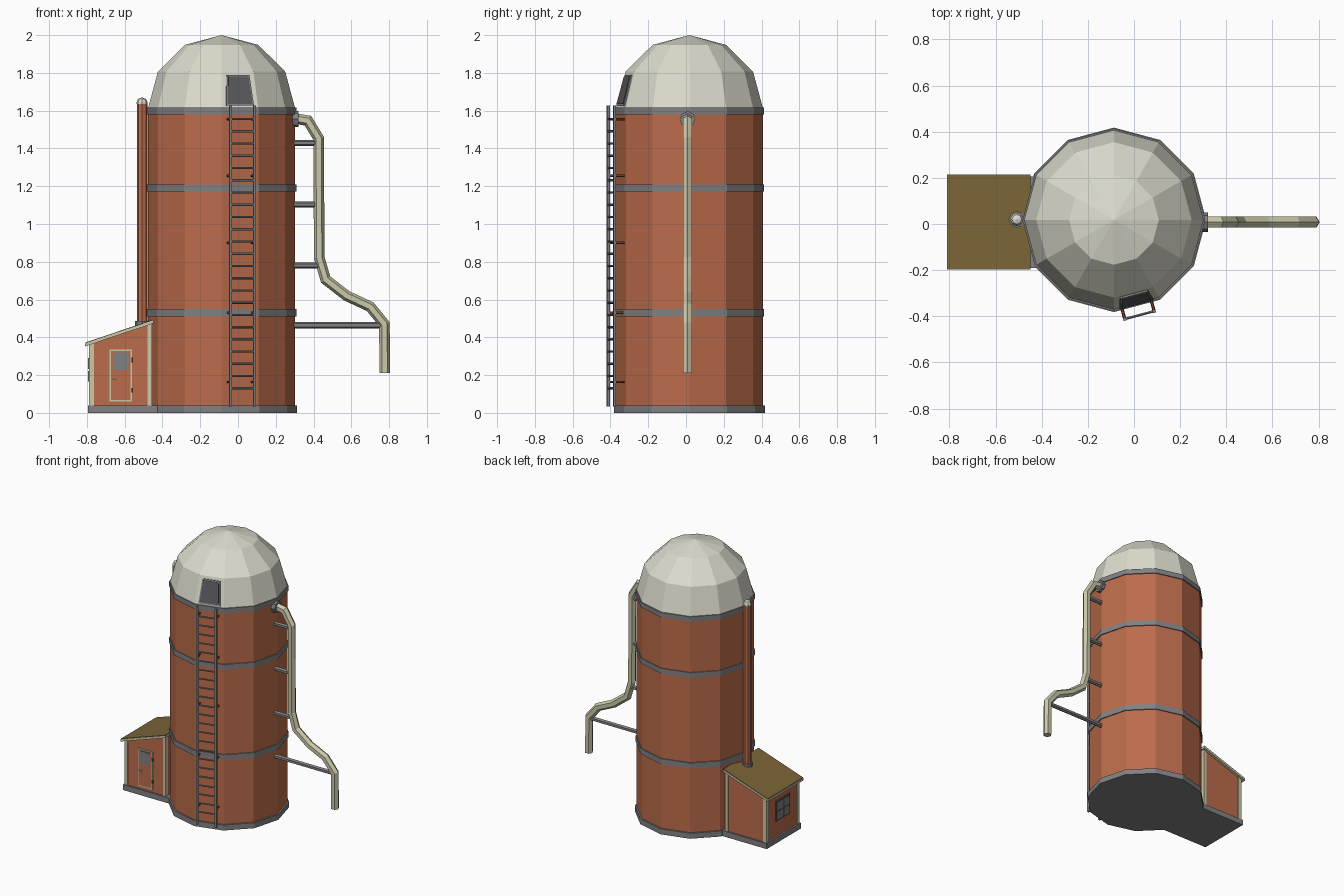
import bpy, bmesh, math
from mathutils import Vector

if "Cube" in bpy.data.objects:
    bpy.data.objects.remove(bpy.data.objects["Cube"])

CX, CY, R, N = -0.087, 0.018, 0.389, 12   # silo centre, radius, sides


def material(name, rgb):
    m = bpy.data.materials.new(name)
    m.diffuse_color = (*rgb, 1)
    m.use_nodes = True
    m.node_tree.nodes["Principled BSDF"].inputs["Base Color"].default_value = m.diffuse_color
    return m


BRICK = material("terracotta", (0.50, 0.15, 0.07))
DARKRED = material("dark_red", (0.22, 0.06, 0.03))
PALE = material("pale_dome", (0.72, 0.71, 0.61))
CREAM = material("cream", (0.60, 0.58, 0.40))
OLIVE = material("olive_roof", (0.20, 0.13, 0.04))
GREY = material("steel", (0.22, 0.22, 0.23))
DARK = material("dark_grey", (0.10, 0.10, 0.11))


def skin(name, rings, mat):
    """Join rings of equal point count into a closed, flat shaded solid."""
    bm = bmesh.new()
    vs = [[bm.verts.new(p) for p in ring] for ring in rings]
    n = len(vs[0])
    for a, b in zip(vs, vs[1:]):
        for i in range(n):
            bm.faces.new((a[i], a[(i + 1) % n], b[(i + 1) % n], b[i]))
    bm.faces.new(vs[0])
    bm.faces.new(vs[-1])
    bmesh.ops.remove_doubles(bm, verts=bm.verts, dist=1e-5)
    bmesh.ops.recalc_face_normals(bm, faces=bm.faces)
    me = bpy.data.meshes.new(name)
    bm.to_mesh(me)
    bm.free()
    me.materials.append(mat)
    ob = bpy.data.objects.new(name, me)
    bpy.context.collection.objects.link(ob)
    return ob


def lathe(name, profile, mat, n=N, x=CX, y=CY):
    turn = [2 * math.pi * i / n for i in range(n)]
    return skin(name, [[(x + r * math.cos(a), y + r * math.sin(a), z) for a in turn]
                       for r, z in profile], mat)


def prism(name, xz, y0, y1, mat):
    return skin(name, [[(x, y, z) for x, z in xz] for y in (y0, y1)], mat)


def box(name, x0, x1, y0, y1, z0, z1, mat):
    return prism(name, [(x0, z0), (x1, z0), (x1, z1), (x0, z1)], y0, y1, mat)


def tube(name, path, r, mat, n=6):
    """Mitred tube along a path."""
    pts = [Vector(p) for p in path]
    rings = []
    for i, p in enumerate(pts):
        d0 = (p - pts[max(i - 1, 0)]).normalized()
        d1 = (pts[min(i + 1, len(pts) - 1)] - p).normalized()
        t = (d0 + d1).normalized()
        side = Vector((0, 1, 0)) if abs(t.y) < 0.9 else Vector((0, 0, 1))
        side = (side - t * side.dot(t)).normalized()
        up = side.cross(t)
        k = 1 / max(t.dot(d1 if d1.length else d0), 0.5)
        rings.append([p + up * (r * k * math.cos(2 * math.pi * j / n))
                      + side * (r * math.sin(2 * math.pi * j / n)) for j in range(n)])
    return skin(name, rings, mat)


# Silo body, bands and faceted dome
lathe("silo_body", [(R, 0.02), (R, 1.6)], BRICK)
lathe("silo_base", [(0.40, 0), (0.40, 0.04)], GREY)
for i, (z0, z1) in enumerate([(0.51, 0.55), (1.171, 1.208), (1.58, 1.616)]):
    lathe(f"band_{i}", [(0.396, z0), (0.396, z1)], GREY)
lathe("dome", [(R * math.cos(a), 1.614 + 0.386 * math.sin(a))
               for a in (0, math.pi / 6, math.pi / 3, math.pi / 2)], PALE)

# Frame of the wall facet that carries ladder and hatch
ANG = math.radians(-75)
OUT = Vector((math.cos(ANG), math.sin(ANG), 0))
TAN = Vector((-OUT.y, OUT.x, 0))


def facet(u, d, z):
    return Vector((CX, CY, z)) + TAN * u + OUT * d


# Ladder
for s in (-1, 1):
    u = 0.066 * s
    skin(f"ladder_rail_{s}", [[facet(u + a, 0.4275 + b, z) for a, b in
         ((-.007, -.007), (.007, -.007), (.007, .007), (-.007, .007))] for z in (0.035, 1.627)], GREY)
    for z in (0.163, 0.53, 0.90, 1.255, 1.555):
        tube(f"ladder_bracket_{s}_{z}", [facet(u, 0.365, z), facet(u, 0.43, z)], 0.007, DARKRED)
for i in range(23):
    z = 0.13 + i * 0.0648
    tube(f"ladder_rung_{i}", [facet(-0.066, 0.4275, z), facet(0.066, 0.4275, z)], 0.006, GREY)


# Hatch lying on the lowest dome facet
def hatch(name, t0, t1, w0, w1, h, mat):
    def ring(off):
        return [facet(u, 0.376 - 0.050 * t + off, 1.614 + 0.193 * t + off * 0.26)
                for u, t in ((-w0, t0), (w0, t0), (w1, t1), (-w1, t1))]
    skin(name, [ring(-0.01), ring(h)], mat)


hatch("hatch_frame", 0.05, 0.90, 0.076, 0.062, 0.007, GREY)
hatch("hatch_panel", 0.10, 0.85, 0.067, 0.055, 0.011, DARK)

# Downpipe with flange and stand-off arms
PY = 0.008
tube("downpipe", [(x, PY, z) for x, z in
     [(0.29, 1.56), (0.37, 1.547), (0.427, 1.453), (0.43, 0.822), (0.464, 0.706),
      (0.575, 0.62), (0.70, 0.562), (0.775, 0.47), (0.777, 0.212)]], 0.028, CREAM)
tube("pipe_flange", [(0.285, PY, 1.555), (0.32, PY, 1.555)], 0.042, GREY, 8)
for i, (x, z) in enumerate([(0.42, 1.43), (0.42, 1.103), (0.43, 0.78), (0.76, 0.464)]):
    tube(f"pipe_arm_{i}", [(0.28, PY, z), (x, PY, z)], 0.016, GREY)

# Shed: base, walls, trims and sloping roof
Y0, Y1 = -0.178, 0.194


def eave(x):
    return 0.352 + (x + 0.81) * 0.337


def under_roof(name, x0, x1, y0, y1, mat):
    prism(name, [(x0, 0.035), (x1, 0.035), (x1, eave(x1) + .005), (x0, eave(x0) + .005)], y0, y1, mat)


box("shed_base", -0.795, -0.3, -0.19, 0.206, 0, 0.04, GREY)
under_roof("shed_walls", -0.782, -0.458, Y0, Y1, BRICK)
for y in (Y0, Y1):
    s = -1 if y < 0 else 1
    a, b = sorted((y - s * 0.022, y + s * 0.006))
    under_roof(f"outer_trim_{s}", -0.788, -0.762, a, b, CREAM)
    under_roof(f"inner_trim_{s}", -0.478, -0.455, a, b, CREAM)


def roof(name, x0, x1, y0, y1, lo, hi, mat):
    prism(name, [(x0, eave(x0) + lo), (x1, eave(x1) + lo), (x1, eave(x1) + hi), (x0, eave(x0) + hi)],
          y0, y1, mat)


roof("roof_slab", -0.81, -0.448, -0.197, 0.214, 0, 0.016, CREAM)
roof("roof_covering", -0.808, -0.449, -0.195, 0.212, 0.012, 0.020, OLIVE)

# Door
box("door_frame", -0.68, -0.56, Y0 - 0.005, Y0 + 0.01, 0.06, 0.336, CREAM)
box("door_leaf", -0.672, -0.568, Y0 - 0.007, Y0 + 0.01, 0.068, 0.328, BRICK)
box("door_window", -0.662, -0.58, Y0 - 0.010, Y0 + 0.01, 0.228, 0.32, GREY)
box("door_handle", -0.665, -0.643, Y0 - 0.018, Y0, 0.176, 0.184, CREAM)
for z in (0.12, 0.28):
    box(f"door_hinge_{z}", -0.567, -0.556, Y0 - 0.010, Y0, z - 0.012, z + 0.012, DARK)

# Four-pane window on the shed's end wall
WY = (Y0 + Y1) / 2
box("window_frame", -0.79, -0.77, WY - 0.08, WY + 0.08, 0.155, 0.30, DARK)
for s in (-1, 1):
    for z in (0.165, 0.232):
        y = WY + s * 0.036
        box(f"window_pane_{s}_{z}", -0.793, -0.78, y - 0.032, y + 0.032, z, z + 0.058, GREY)

# Vent stack with roof collar and rounded cap
VX, VY = -0.508, 0.02
lathe("vent_stack", [(0.028, 0.42), (0.028, 1.645)], BRICK, 8, VX, VY)
lathe("vent_collar", [(0.036, 0.44), (0.036, 0.487)], GREY, 8, VX, VY)
lathe("vent_cap", [(0.029, 1.635), (0.029, 1.645), (0.021, 1.662), (0, 1.67)], PALE, 8, VX, VY)
